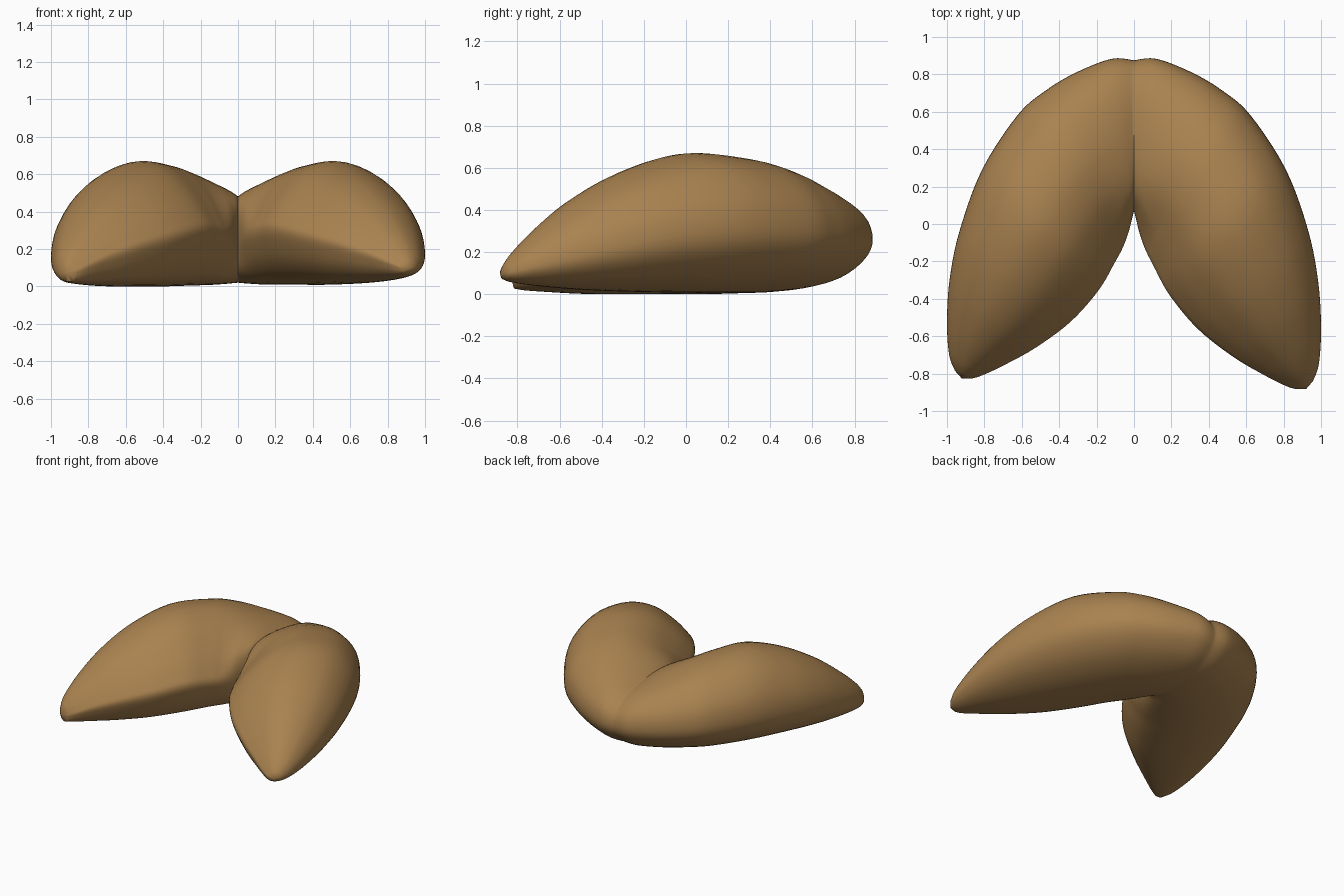
import bpy, bmesh
from mathutils import Vector

cube = bpy.data.objects.get("Cube")
if cube:
    bpy.data.objects.remove(cube, do_unlink=True)

# Baked golden brown
baked = bpy.data.materials.new("golden_brown")
baked.use_nodes = True
colour = (0.40, 0.225, 0.08, 1)
baked.diffuse_color = colour
shader = baked.node_tree.nodes["Principled BSDF"]
shader.inputs["Base Color"].default_value = colour
shader.inputs["Roughness"].default_value = 0.7

# Cross-sections: u runs from inner to outer edge, v from bottom to top
LOBE = [(0, .46), (.025, .33), (.09, .17), (.2, .05), (.4, 0), (.62, .02),
        (.82, .12), (.955, .28), (1, .46), (.955, .7), (.8, .915), (.56, 1),
        (.33, .92), (.15, .73), (.04, .56)]
SEAM = [(0, .5), (.03, .32), (.1, .15), (.22, .04), (.4, 0), (.62, .03),
        (.82, .13), (.955, .31), (1, .5), (.955, .72), (.8, .89), (.54, .98),
        (.3, 1), (.13, .93), (.04, .75)]

# Stations from the centre seam to the tip: inner x, y, outer x, y, top, bottom
STATIONS = [
    (0, .07, 0, .875, .48, .02),
    (.01, .03, .12, .883, .518, .015),
    (.03, -.05, .31, .81, .572, .01),
    (.06, -.135, .47, .715, .618, .01),
    (.105, -.225, .62, .585, .65, .01),
    (.19, -.38, .81, .295, .668, .01),
    (.34, -.56, .93, -.03, .588, .015),
    (.53, -.71, .985, -.31, .465, .025),
    (.7, -.81, 1, -.56, .325, .04),
    (.81, -.865, .988, -.75, .21, .055),
    (.865, -.883, .957, -.84, .145, .07),
]


def smooth_curve(points, steps, closed=False):
    """Pass a Catmull-Rom curve through points of any dimension."""
    n = len(points)
    result = []
    for i in range(n if closed else n - 1):
        ids = [i - 1, i, i + 1, i + 2]
        ids = [k % n if closed else min(max(k, 0), n - 1) for k in ids]
        a, b, c, d = (Vector(points[k]) for k in ids)
        for s in range(steps):
            t = s / steps
            result.append(b + (c - a) * (t / 2)
                          + (a * 2 - b * 5 + c * 4 - d) * (t * t / 2)
                          + (b * 3 - a - c * 3 + d) * (t ** 3 / 2))
    if not closed:
        result.append(Vector(points[-1]))
    return result


def add_lobe(bm, side, tip_scale, drop, seam_ring=None):
    """Loft one lobe from the seam to its rounded tip; return the seam ring."""
    lobe, seam = smooth_curve(LOBE, 4, True), smooth_curve(SEAM, 4, True)
    stations = smooth_curve(STATIONS, 5)
    rings = [seam_ring] if seam_ring else []
    for i in range(len(rings), len(stations)):
        ix, iy, ox, oy, top, bottom = stations[i]
        t = i / (len(stations) - 1)
        low = bottom - drop * t * t
        blend = min(1, t * 3)
        blend *= blend * (3 - 2 * blend)
        ring = []
        for start, finish in zip(seam, lobe):
            u, v = start.lerp(finish, blend)
            y = iy + (oy - iy) * u
            if y < 0:
                y *= tip_scale
            x = side * (ix + (ox - ix) * u)
            ring.append(bm.verts.new((x, y, max(0, low + (top - low) * v))))
        rings.append(ring)
    for a, b in zip(rings, rings[1:]):
        for k in range(len(a)):
            j = (k + 1) % len(a)
            bm.faces.new((a[k], a[j], b[j], b[k]))
    # Rounded end of the tip
    end = rings[-1]
    centre = sum((v.co for v in end), Vector()) / len(end)
    apex = bm.verts.new(centre + Vector((side * .012, -.02, -.005)))
    for k in range(len(end)):
        bm.faces.new((end[k], end[(k + 1) % len(end)], apex))
    return rings[0]


# Two lobes joined at the seam, the right one slightly shorter and lower
bm = bmesh.new()
joint = add_lobe(bm, 1, 1, 0)
add_lobe(bm, -1, .935, .045, joint)
bmesh.ops.recalc_face_normals(bm, faces=bm.faces)
mesh = bpy.data.meshes.new("folded_shell")
bm.to_mesh(mesh)
bm.free()
mesh.materials.append(baked)
shell = bpy.data.objects.new("folded_shell", mesh)
bpy.context.collection.objects.link(shell)
bpy.ops.object.select_all(action='DESELECT')
shell.select_set(True)
bpy.context.view_layer.objects.active = shell
bpy.ops.object.shade_smooth_by_angle(angle=1.0)
